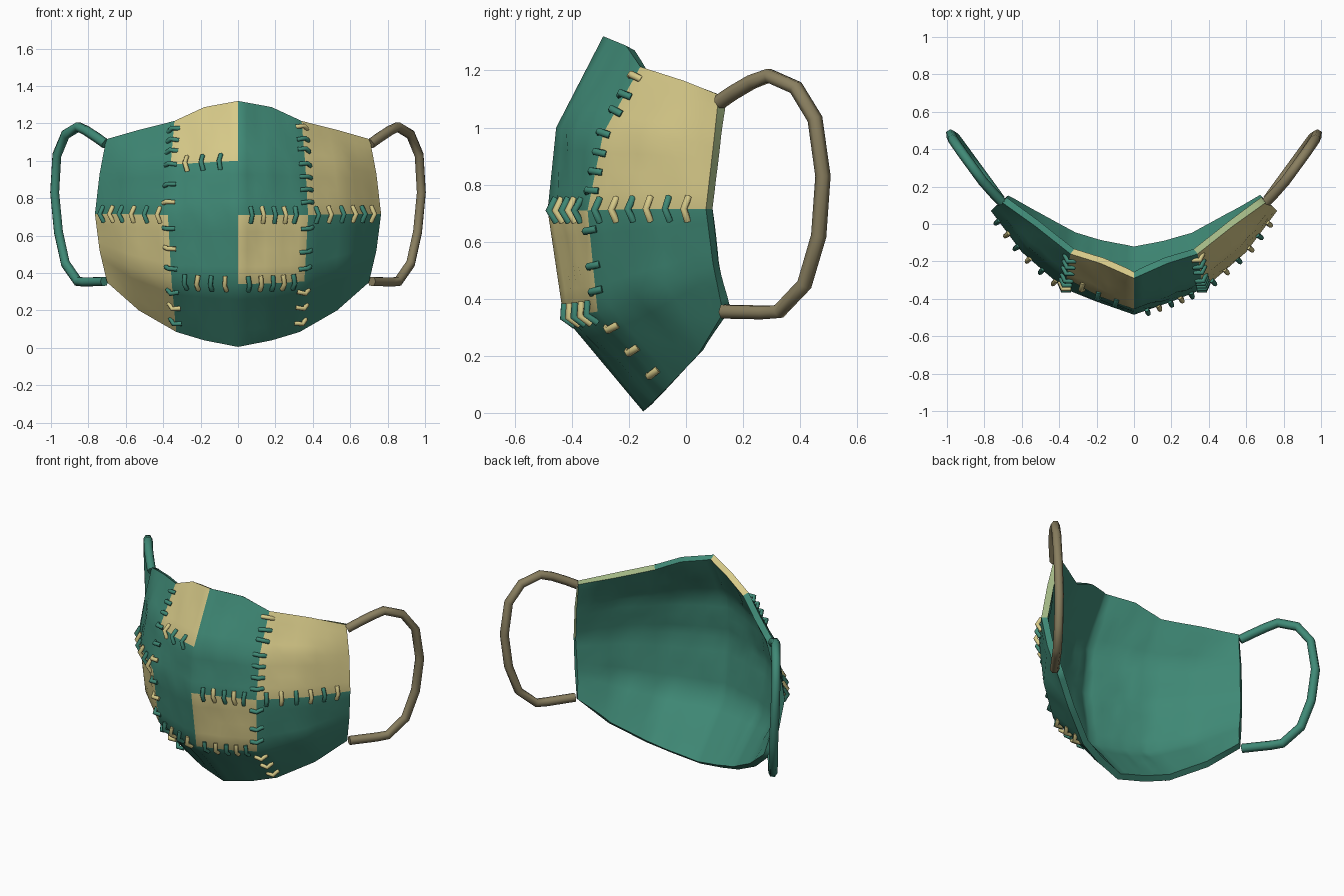
import bpy, bmesh, math, random
from mathutils import Vector

if "Cube" in bpy.data.objects:
    bpy.data.objects.remove(bpy.data.objects["Cube"])
random.seed(4)

def material(name, rgb):
    m = bpy.data.materials.new(name)
    m.diffuse_color = (*rgb, 1)
    m.use_nodes = True
    m.node_tree.nodes["Principled BSDF"].inputs["Base Color"].default_value = m.diffuse_color
    return m

TAN = material("straw cloth", (0.68, 0.59, 0.25))
GREEN = material("green cloth", (0.050, 0.250, 0.180))
RIM = material("pale olive edge", (0.36, 0.47, 0.23))
BROWN = material("brown strap", (0.25, 0.21, 0.115))

# Half of the mask: columns from centre to cheek, rows from top to chin
GRID = [
    [(0, -.29, 1.32), (0, -.455, 1.0), (0, -.485, .71), (0, -.43, .34), (0, -.15, .005)],
    [(.18, -.21, 1.287), (.19, -.385, .99), (.2, -.415, .71), (.19, -.375, .345), (.18, -.115, .04)],
    [(.34, -.16, 1.213), (.36, -.29, .98), (.375, -.345, .71), (.355, -.31, .355), (.33, -.07, .085)],
    [(.53, -.01, 1.165), (.57, -.12, .97), (.60, -.15, .715), (.58, -.13, .43), (.53, .04, .2)],
    [(.705, .115, 1.115), (.74, .095, .93), (.765, .07, .715), (.74, .095, .52), (.70, .13, .35)],
]

def surf(u, v):
    """Point on the mask, u from -4 to 4 across and v from 0 to 4 down."""
    a = abs(u)
    i, j = min(int(a), 3), min(int(v), 3)
    s, t = a - i, v - j
    q = lambda m, n: Vector(GRID[m][n])
    p = q(i, j).lerp(q(i + 1, j), s).lerp(q(i, j + 1).lerp(q(i + 1, j + 1), s), t)
    return Vector((math.copysign(p.x, u), p.y, p.z))

def is_tan(u, v):
    if u < -2: return v > 2
    if u < 0: return v < 1
    if u < 2: return 2 < v < 3
    return v < 2

# Cloth shell, slightly wrinkled
K = 4
bm = bmesh.new()
verts = {}
for i in range(-4 * K, 4 * K + 1):
    for j in range(4 * K + 1):
        p = surf(i / K, j / K)
        if abs(i) < 4 * K and 0 < j < 4 * K and i % K and j % K:
            p.y += random.uniform(-.008, .008)
        verts[i, j] = bm.verts.new(p)
for i in range(-4 * K, 4 * K):
    for j in range(4 * K):
        f = bm.faces.new([verts[i, j], verts[i, j + 1], verts[i + 1, j + 1], verts[i + 1, j]])
        f.material_index = 0 if is_tan((i + .5) / K, (j + .5) / K) else 1
me = bpy.data.meshes.new("mask_cloth")
bm.to_mesh(me)
bm.free()
cloth = bpy.data.objects.new("mask_cloth", me)
bpy.context.collection.objects.link(cloth)
for m in (TAN, GREEN, GREEN, RIM, GREEN):   # outside, lining and rim slots
    me.materials.append(m)
sol = cloth.modifiers.new("thickness", 'SOLIDIFY')
sol.thickness, sol.offset = .038, -1
sol.material_offset, sol.material_offset_rim = 1, 3
bpy.context.view_layer.objects.active = cloth
cloth.select_set(True)
bpy.ops.object.modifier_apply(modifier="thickness")
# Only the right patch keeps the olive edge
for f in cloth.data.polygons:
    if f.material_index == 3 and f.center.x < .33:
        f.material_index = 1 if f.center.z < .8 else 0
bpy.ops.object.shade_smooth_by_angle(angle=math.radians(80))

def tube(name, paths, radius, mat, res=1):
    c = bpy.data.curves.new(name, 'CURVE')
    c.dimensions = '3D'
    c.bevel_depth, c.bevel_resolution, c.use_fill_caps = radius, res, True
    for path in paths:
        s = c.splines.new('POLY')
        s.points.add(len(path) - 1)
        for pt, co in zip(s.points, path):
            pt.co = (*co, 1)
        s.use_smooth = True
    c.materials.append(mat)
    ob = bpy.data.objects.new(name, c)
    bpy.context.collection.objects.link(ob)

# Ear straps, slanting outward, the upper half leaning a little wider
LOOP = [(.118, 1.09), (.165, 1.122), (.23, 1.16), (.29, 1.182), (.385, 1.14), (.452, 1.03), (.48, .83),
        (.465, .62), (.415, .45), (.325, .355), (.27, .352), (.13, .355)]
def strap_x(y, z):
    return .70 + (y - .11) * .73 + .022 * max(0, min(1, (z - .6) / .5)) * min(1, (y - .11) / .1)
for side, name, mat in ((1, "right_ear_strap", BROWN), (-1, "left_ear_strap", GREEN)):
    tube(name, [[(side * strap_x(y, z), y, z) for y, z in LOOP]], .027, mat)

# Stitches: small bent bars bridging the seams
def stitch(u, v, vertical_seam):
    e = .12
    du = surf(min(u + e, 4), v) - surf(max(u - e, -4), v)
    dv = surf(u, min(v + e, 4)) - surf(u, max(v - e, 0))
    n = dv.cross(du).normalized()
    if n.y > 0:
        n = -n
    t = (du if vertical_seam else dv).normalized()
    along = (dv if vertical_seam else du).normalized() * random.uniform(-.004, .004)
    p = surf(u, v)
    w = .036 if vertical_seam else .042
    return [p + t * a * w + n * h + along * a for a, h in ((-1, -.006), (0, .02), (1, -.006))]

def spread(a, b, n):
    return [a + (b - a) * k / (n - 1) for k in range(n)]

tan_paths, green_paths = [], []
def add(u, v, vertical, use_tan):
    (tan_paths if use_tan else green_paths).append(stitch(u, v, vertical))

for v, us in ((2, spread(-3.75, -2.2, 6)), (2, spread(.35, 1.6, 5)), (2, spread(2.2, 3.7, 6)),
              (3, spread(-1.55, -.35, 4)), (3, spread(.3, 1.65, 5))):
    for k, u in enumerate(us):
        add(u, v, False, k % 2 == 1)
for k, u in enumerate((-1.5, -1, -.5)):
    add(u, 1, False, k == 0)
for v in (.2, .45, .7, 1.0, 1.4, 1.75, 2.2, 2.5, 2.8, 3.2, 3.5, 3.8):
    add(-2, v, True, v == 1.75 or v in (2.5, 3.5))
for v in (.15, .43, .67, 1, 1.25, 1.5, 1.75, 2.2, 2.55, 2.8, 3.2, 3.5, 3.8):
    add(2, v, True, v > 3 or v == .15)
tube("straw_stitches", tan_paths, .013, TAN)
tube("green_stitches", green_paths, .013, GREEN)
